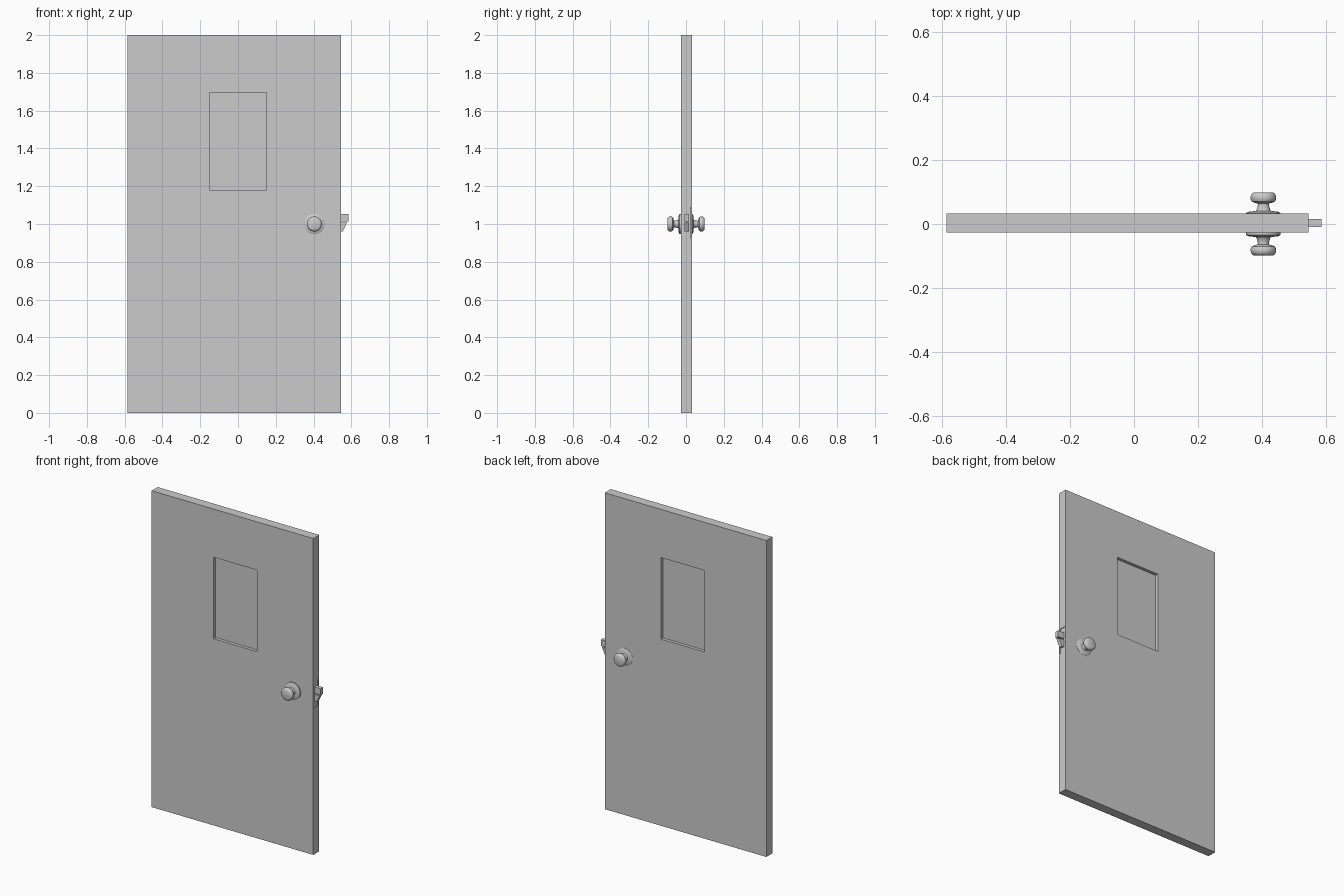
import bpy, bmesh, math

if "Cube" in bpy.data.objects:
    bpy.data.objects.remove(bpy.data.objects["Cube"])

DY = 0.003          # door leaf sits slightly behind the knob centre
EDGE_X = 0.545      # latch-side edge of the door


def new_object(name, bm):
    bmesh.ops.recalc_face_normals(bm, faces=bm.faces)
    mesh = bpy.data.meshes.new(name)
    bm.to_mesh(mesh)
    bm.free()
    ob = bpy.data.objects.new(name, mesh)
    bpy.context.collection.objects.link(ob)
    return ob


def box(name, lo, hi):
    bm = bmesh.new()
    bmesh.ops.create_cube(bm, size=1)
    for v in bm.verts:
        v.co = [(a + b) / 2 + c * (b - a) for a, b, c in zip(lo, hi, v.co)]
    return new_object(name, bm)


def cut(target, cutter):
    mod = target.modifiers.new(cutter.name, 'BOOLEAN')
    mod.operation = 'DIFFERENCE'
    mod.solver = 'EXACT'
    mod.object = cutter
    bpy.context.view_layer.objects.active = target
    bpy.ops.object.modifier_apply(modifier=mod.name)
    bpy.data.objects.remove(cutter)


def prism_y(name, profile, y0, y1):
    # Extrude an x-z outline along y
    bm = bmesh.new()
    face = bm.faces.new([bm.verts.new((x, y0, z)) for x, z in profile])
    ext = bmesh.ops.extrude_face_region(bm, geom=[face])
    for v in ext['geom']:
        if isinstance(v, bmesh.types.BMVert):
            v.co.y = y1
    return new_object(name, bm)


def lathe_y(name, profile, x, z, side, steps=32):
    # Revolve (radius, distance) points around the y axis through (x, z)
    bm = bmesh.new()
    rings = []
    for r, d in profile:
        rings.append([bm.verts.new((x + r * math.cos(2 * math.pi * i / steps), side * d,
                                    z + r * math.sin(2 * math.pi * i / steps)))
                      for i in range(steps)])
    for a, b in zip(rings, rings[1:]):
        for i in range(steps):
            j = (i + 1) % steps
            bm.faces.new((a[i], a[j], b[j], b[i]))
    bm.faces.new(rings[0])
    bm.faces.new(rings[-1])
    ob = new_object(name, bm)
    bpy.ops.object.select_all(action='DESELECT')
    ob.select_set(True)
    bpy.context.view_layer.objects.active = ob
    bpy.ops.object.shade_smooth_by_angle(angle=math.radians(35))
    return ob


# Door leaf with a window recess on each face and a mortise in the edge
door = box("door_leaf", (-0.585, DY - 0.03, 0), (EDGE_X, DY + 0.03, 2))
for side in (-1, 1):
    ys = sorted((DY + side * 0.01, DY + side * 0.1))
    cut(door, box("window_cutter", (-0.152, ys[0], 1.18), (0.152, ys[1], 1.695)))
cut(door, box("plate_cutter", (EDGE_X - 0.008, DY - 0.02, 0.925), (0.7, DY + 0.02, 1.09)))

# Latch plate, set just below the edge surface
box("latch_plate", (EDGE_X - 0.012, DY - 0.019, 0.926), (EDGE_X - 0.003, DY + 0.019, 1.089))

# Square dead bolt and wedge-shaped spring latch
box("dead_bolt", (EDGE_X - 0.01, DY - 0.012, 1.014), (0.585, DY + 0.012, 1.054))
prism_y("spring_latch", [(EDGE_X - 0.01, 0.961), (0.555, 0.961), (0.577, 1.007),
                         (EDGE_X - 0.01, 1.007)], DY - 0.012, DY + 0.012)

# Rosette, neck and knob, turned as one profile on each side
knob = [(0.054, 0.025), (0.054, 0.034), (0.047, 0.038), (0.024, 0.041), (0.021, 0.045),
        (0.017, 0.060), (0.018, 0.064), (0.030, 0.067), (0.037, 0.071), (0.040, 0.078),
        (0.040, 0.085), (0.038, 0.091), (0.034, 0.096), (0.030, 0.098)]
for name, side in (("front_knob", -1), ("back_knob", 1)):
    lathe_y(name, knob, 0.404, 1.0, side)
